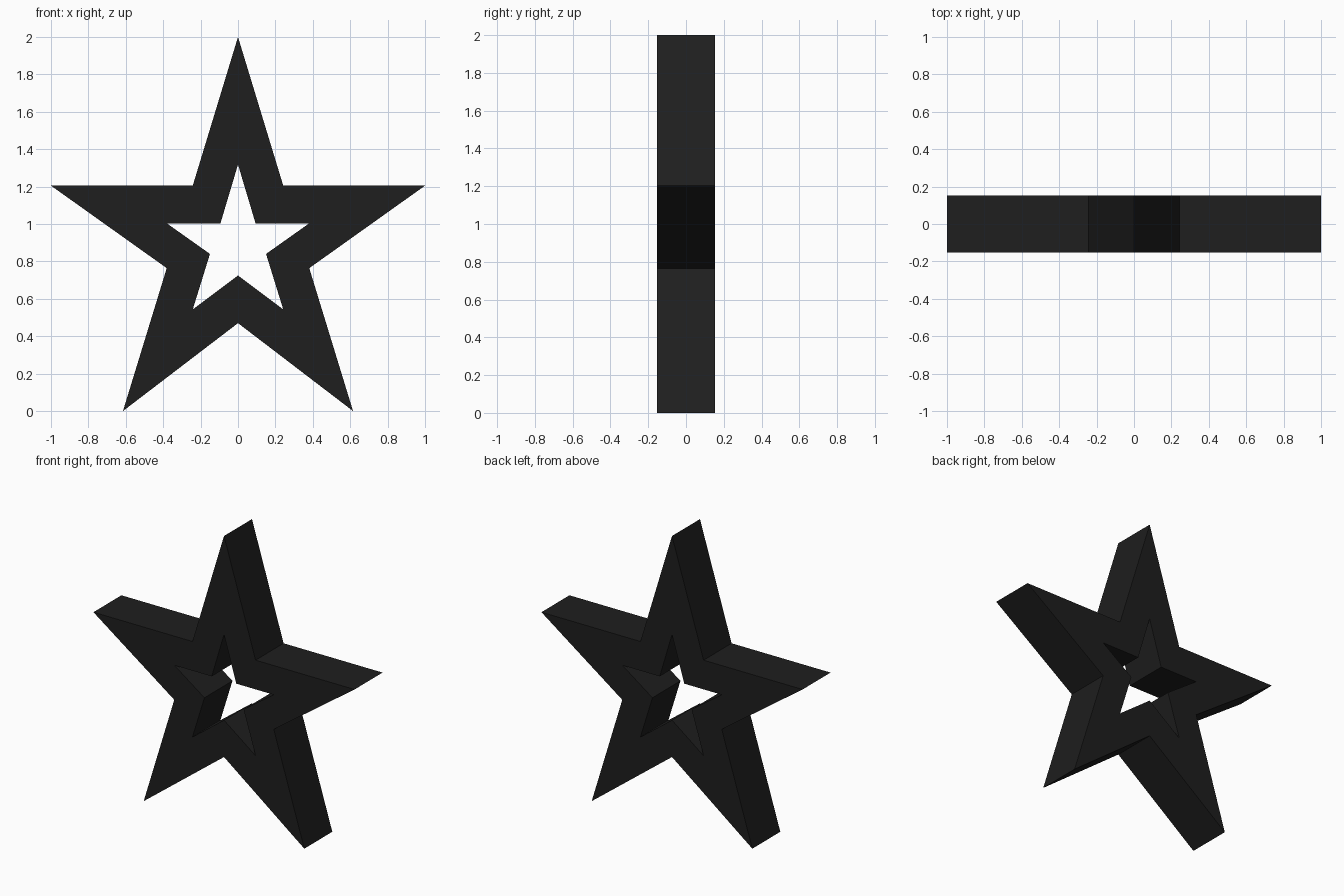
import bpy, bmesh

if "Cube" in bpy.data.objects:
    bpy.data.objects.remove(bpy.data.objects["Cube"])

HALF_DEPTH = 0.153

# Right half of each star outline (x, z), from top point to bottom notch
OUTER = [(0, 2.0), (0.242, 1.205), (1.0, 1.205), (0.381, 0.764), (0.615, 0.0), (0, 0.47)]
INNER = [(0, 1.318), (0.094, 1.003), (0.38, 1.003), (0.15, 0.84), (0.242, 0.543), (0, 0.725)]


def full_outline(half):
    return half + [(-x, z) for x, z in reversed(half[1:-1])]


def ring(bm, half, y):
    return [bm.verts.new((x, y, z)) for x, z in full_outline(half)]


# Four loops joined around the cross-section: front, outer wall, back, inner wall
bm = bmesh.new()
loops = [ring(bm, INNER, -HALF_DEPTH), ring(bm, OUTER, -HALF_DEPTH),
         ring(bm, OUTER, HALF_DEPTH), ring(bm, INNER, HALF_DEPTH)]
for k in range(4):
    a, b = loops[k], loops[(k + 1) % 4]
    n = len(a)
    for i in range(n):
        j = (i + 1) % n
        bm.faces.new((a[i], a[j], b[j], b[i]))
bmesh.ops.recalc_face_normals(bm, faces=bm.faces)
mesh = bpy.data.meshes.new("star_frame")
bm.to_mesh(mesh)
bm.free()

# Black finish
black = bpy.data.materials.new("black")
black.diffuse_color = (0.013, 0.013, 0.013, 1)
black.use_nodes = True
black.node_tree.nodes["Principled BSDF"].inputs["Base Color"].default_value = black.diffuse_color
mesh.materials.append(black)

star = bpy.data.objects.new("star_frame", mesh)
bpy.context.collection.objects.link(star)
